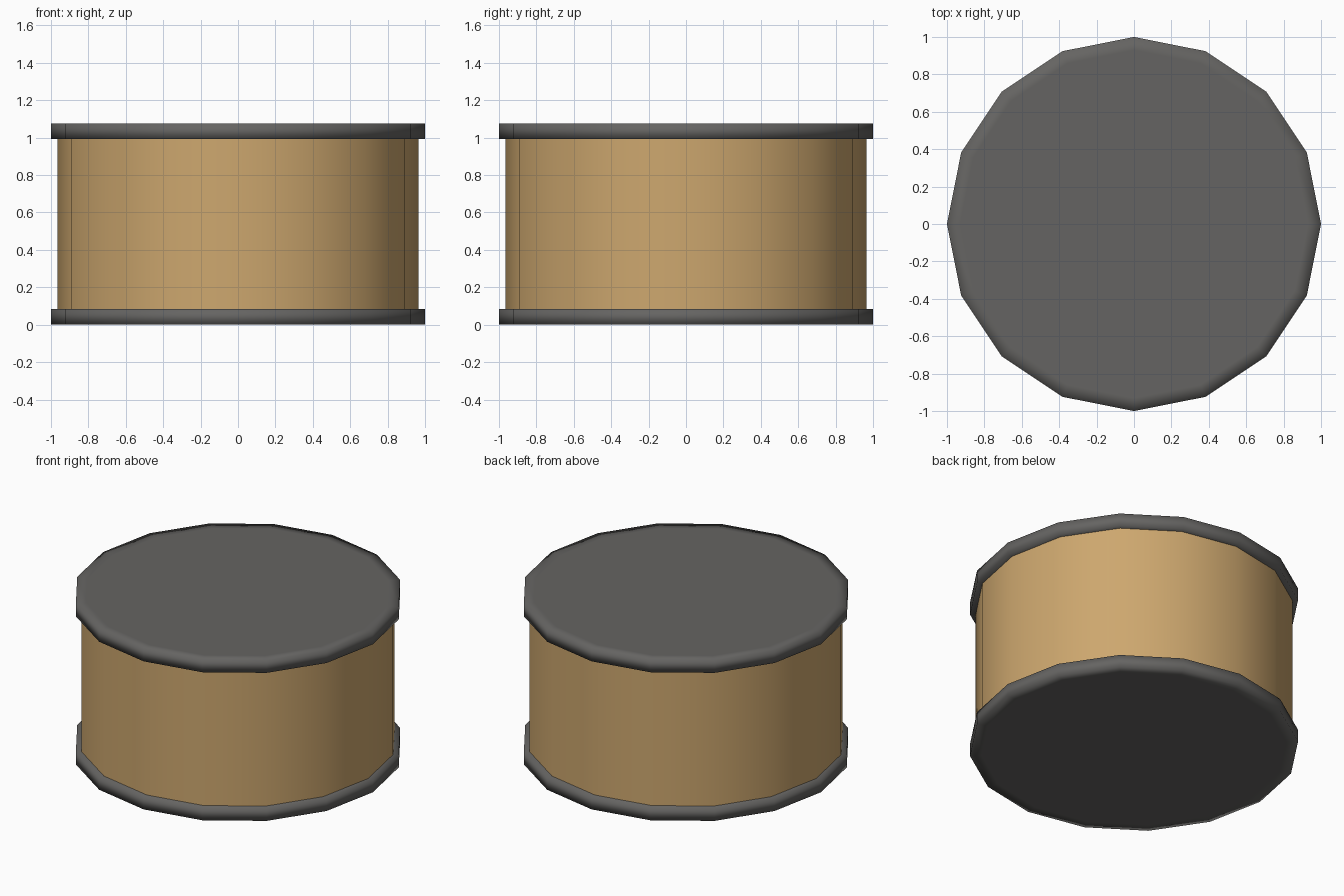
import bpy
import math

if "Cube" in bpy.data.objects:
    bpy.data.objects.remove(bpy.data.objects["Cube"])

SIDES = 16
HEIGHT = 1.075
RIM = 0.083


def material(name, rgb):
    m = bpy.data.materials.new(name)
    m.diffuse_color = (*rgb, 1)
    m.use_nodes = True
    m.node_tree.nodes["Principled BSDF"].inputs["Base Color"].default_value = m.diffuse_color
    return m


def lathe(name, profile, mat):
    """Turn a (radius, z) profile about z and close both ends with flat caps."""
    verts = [(r * math.cos(2 * math.pi * i / SIDES), r * math.sin(2 * math.pi * i / SIDES), z)
             for r, z in profile for i in range(SIDES)]
    faces = [(k * SIDES + i, k * SIDES + (i + 1) % SIDES,
              (k + 1) * SIDES + (i + 1) % SIDES, (k + 1) * SIDES + i)
             for k in range(len(profile) - 1) for i in range(SIDES)]
    last = (len(profile) - 1) * SIDES
    faces += [tuple(reversed(range(SIDES))), tuple(range(last, last + SIDES))]
    mesh = bpy.data.meshes.new(name)
    mesh.from_pydata(verts, [], faces)
    mesh.materials.append(mat)
    mesh.shade_smooth()
    obj = bpy.data.objects.new(name, mesh)
    bpy.context.collection.objects.link(obj)
    return obj


tan = material("tan body", (0.61, 0.387, 0.157))
grey = material("dark grey rim", (0.13, 0.127, 0.122))

# Drum wall; its ends are buried in the rims
lathe("drum_body", [(0.965, RIM - 0.01), (0.965, HEIGHT - RIM + 0.01)], tan)
bpy.data.objects["drum_body"].data.set_sharp_from_angle(angle=math.radians(40))

# Rim plates, smooth shaded over their edges with a narrow border loop
for name, z in (("bottom_rim", 0.0), ("top_rim", HEIGHT - RIM)):
    lathe(name, [(0.93, z), (1, z), (1, z + RIM), (0.93, z + RIM)], grey)
